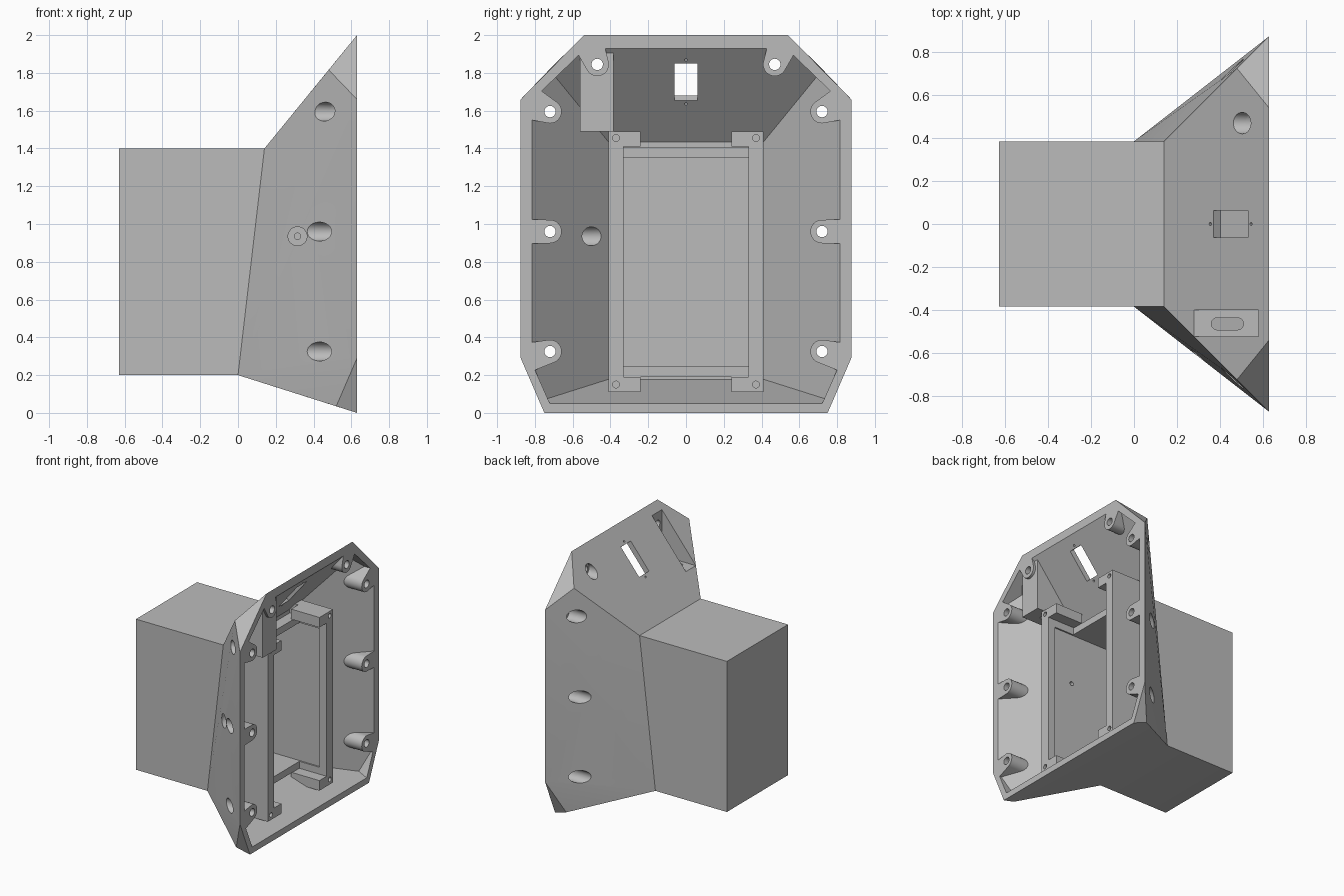
import bpy, bmesh, math
from mathutils import Vector, Matrix

if "Cube" in bpy.data.objects:
    bpy.data.objects.remove(bpy.data.objects["Cube"], do_unlink=True)

grey = bpy.data.materials.new("plain grey")
grey.use_nodes = True
grey.diffuse_color = (0.5, 0.5, 0.5, 1)
grey.node_tree.nodes["Principled BSDF"].inputs["Base Color"].default_value = (0.5, 0.5, 0.5, 1)


def solid(name, points):
    """Convex solid around the given points."""
    bm = bmesh.new()
    for p in points:
        bm.verts.new(p)
    res = bmesh.ops.convex_hull(bm, input=bm.verts)
    loose = {g for g in res["geom_interior"] + res["geom_unused"] if isinstance(g, bmesh.types.BMVert)}
    bmesh.ops.delete(bm, geom=list(loose), context="VERTS")
    bmesh.ops.dissolve_limit(bm, angle_limit=0.01, verts=bm.verts, edges=bm.edges)
    bmesh.ops.recalc_face_normals(bm, faces=bm.faces)
    me = bpy.data.meshes.new(name)
    bm.to_mesh(me)
    bm.free()
    me.materials.append(grey)
    ob = bpy.data.objects.new(name, me)
    bpy.context.collection.objects.link(ob)
    return ob


def block(name, xs, ys, zs):
    return solid(name, [(x, y, z) for x in xs for y in ys for z in zs])


def ring(p, axis, r, n=32):
    q = Vector(axis).to_track_quat("Z", "Y")
    return [Vector(p) + q @ Vector((r * math.cos(t), r * math.sin(t), 0))
            for t in (math.tau * i / n for i in range(n))]


def rod(name, p, q, r):
    axis = Vector(q) - Vector(p)
    return solid(name, ring(p, axis, r) + ring(q, axis, r))


def boolean(ob, tool, op):
    mod = ob.modifiers.new(op, "BOOLEAN")
    mod.operation, mod.object, mod.solver = op, tool, "EXACT"
    bpy.context.view_layer.objects.active = ob
    bpy.ops.object.modifier_apply(modifier=mod.name)


def mirrored(points):
    return [(x, s * y, z) for x, y, z in points for s in (-1, 1)]


# Flared housing and rear box
FACE = 0.63
shell = solid("housing_shell", mirrored([
    (FACE, 0.54, 2), (FACE, 0.875, 1.66), (FACE, 0.875, 0.29), (FACE, 0.75, 0),
    (0.48, 0.725, 1.816), (0.52, 0.765, 0.035),
    (0.14, 0.385, 1.4), (0.14, 0.385, 0.155), (0, 0.385, 0.2)]))
rear = block("rear_box", (-0.63, 0.14), (-0.385, 0.385), (0.2, 1.4))
boolean(shell, rear, "UNION")
bpy.data.objects.remove(rear)

# Hollow of the flared housing, also used to trim the fittings
rim = [(0.53, 1.93), (0.815, 1.655), (0.815, 0.265), (0.72, 0.05)]
hollow = solid("hollow_cutter", mirrored(
    [(x, y, z) for y, z in rim for x in (FACE, 0.66)] +
    [(0.505, 0.69, 1.777), (0.55, 0.735, 0.075),
     (0.225, 0.41, 1.434), (0.225, 0.41, 0.178)]))
boolean(shell, hollow, "DIFFERENCE")

fittings = []

# Mounting frame: posts, corner tabs and the box lips
for side, s in (("left", 1), ("right", -1)):
    post = block(side + "_mount_post", (0.15, 0.55), (s * 0.33, s * 0.41), (0.11, 1.49))
    for zs in ((0.11, 0.19), (1.41, 1.49)):
        tab = block("tab", (0.3, 0.55), (s * 0.24, s * 0.41), zs)
        boolean(post, tab, "UNION")
        bpy.data.objects.remove(tab)
    fittings.append(post)
for name, zs in (("upper_lip", (1.35, 1.405)), ("lower_lip", (0.19, 0.245))):
    fittings.append(block(name, (0.15, 0.31), (-0.33, 0.33), zs))

# Screw bosses: centre, then the two points where each flares into the wall
bosses = {
    "top": ((0.47, 1.845), (0.435, 1.96), (0.59, 1.93)),
    "upper": ((0.72, 1.595), (0.84, 1.555), (0.8, 1.73)),
    "middle": ((0.72, 0.96), (0.84, 0.895), (0.84, 1.025)),
    "lower": ((0.72, 0.325), (0.84, 0.37), (0.84, 0.21)),
}
cutters = []
for side, s in (("left", 1), ("right", -1)):
    for name, (c, a, b) in bosses.items():
        y, z = s * c[0], c[1]
        pts = [p for x in (0.25, FACE) for p in
               ring((x, y, z), (1, 0, 0), 0.062) + [(x, s * a[0], a[1]), (x, s * b[0], b[1])]]
        fittings.append(solid(f"{side}_{name}_boss", pts))
        cutters.append(rod("screw_hole", (0.3, y, z), (0.7, y, z), 0.03))
        if (side, name) != ("right", "top"):
            cutters.append(rod("counterbore", (0.2, y, z), (0.56, y, z), 0.05))
    for z in (0.15, 1.455):
        cutters.append(rod("tab_hole", (0.42, s * 0.37, z), (0.6, s * 0.37, z), 0.018))

# Switch pocket sunk into the sloping top
fittings.append(block("switch_pocket", (0.2, 0.61), (-0.56, -0.385), (1.49, 1.95)))
cutters.append(block("pocket_cut", (0.2, 0.58), (-0.525, -0.4), (1.572, 2.1)))
slot = [p for z in (1.4, 1.6) for x in (0.388, 0.482)
        for p in ring((x, -0.465, z), (0, 0, 1), 0.028)]
cutters.append(solid("slot_cut", slot))

# Window and its pin holes, square to the sloping top
tilt = Matrix.Translation((0.45, 0, 1.78)) @ Matrix.Rotation(-math.atan2(0.6, 0.49), 4, "Y")
cutters.append(solid("window_cut", [tilt @ Vector((x, y, z)) for x in (-0.127, 0.127)
                                    for y in (-0.062, 0.062) for z in (-0.1, 0.1)]))
for x in (-0.15, 0.15):
    cutters.append(rod("pin_cut", tilt @ Vector((x, 0, -0.1)), tilt @ Vector((x, 0, 0.1)), 0.008))

# Cable hole through the right wall and post
cutters.append(rod("cable_cut", (0.315, -0.8, 0.935), (0.315, -0.42, 0.935), 0.05))
cutters.append(rod("cable_post_cut", (0.315, -0.5, 0.935), (0.315, -0.3, 0.935), 0.017))

# Cavity of the rear box, with its side grooves
cutters.append(block("cavity_cut", (-0.58, 0.487), (-0.342, 0.342), (0.245, 1.35)))
cutters.append(block("mouth_cut", (0.1, 0.7), (-0.33, 0.33), (0.245, 1.35)))


def bounds(ob):
    cs = [v.co for v in ob.data.vertices]
    return [(min(c[i] for c in cs), max(c[i] for c in cs)) for i in range(3)]


def touching(a, b):
    return all(p[0] < q[1] and q[0] < p[1] for p, q in zip(bounds(a), bounds(b)))


# Trim the fittings to the hollow, then drill everything
for ob in fittings:
    boolean(ob, hollow, "INTERSECT")
for ob in [shell] + fittings:
    for tool in cutters:
        if len(ob.data.vertices) and touching(ob, tool):
            # bosses and pocket share space only with their own cuts
            boolean(ob, tool, "DIFFERENCE")

for ob in cutters + [hollow]:
    bpy.data.objects.remove(ob, do_unlink=True)

for ob in [shell] + fittings:
    bpy.ops.object.select_all(action="DESELECT")
    ob.select_set(True)
    bpy.context.view_layer.objects.active = ob
    bpy.ops.object.shade_smooth_by_angle(angle=math.radians(25))
